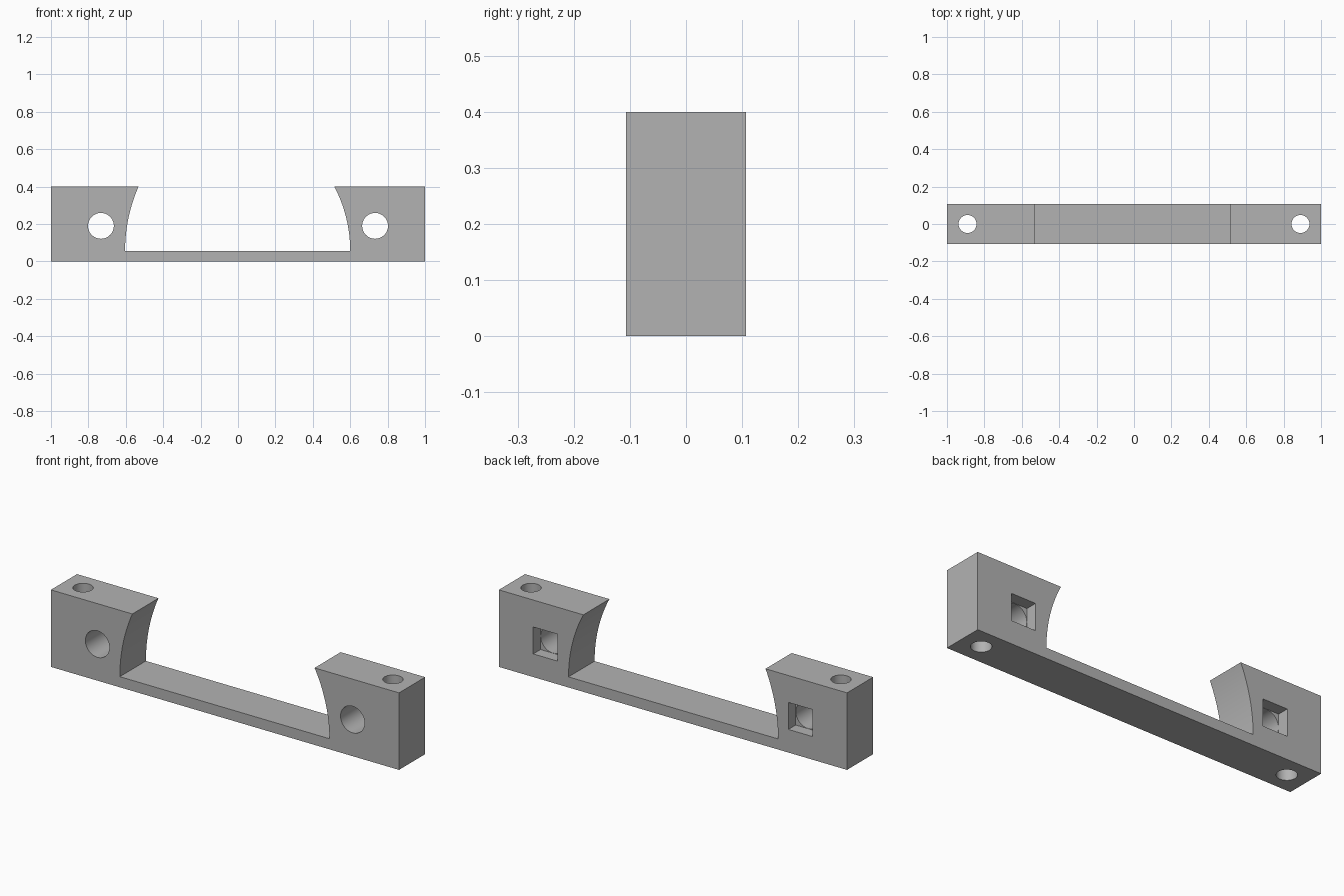
import bpy, bmesh, math
from mathutils import Matrix, Vector

old = bpy.data.objects.get("Cube")
if old:
    bpy.data.objects.remove(old)

HALF_DEPTH, HEIGHT, FLOOR = 0.107, 0.4, 0.055
BOLT_X, BOLT_Z, BOLT_R = 0.733, 0.19, 0.069
POCKET_DEPTH = 0.06

grey = bpy.data.materials.new("plain_grey")
grey.use_nodes = True
colour = (0.45, 0.45, 0.45, 1)
grey.diffuse_color = colour
grey.node_tree.nodes["Principled BSDF"].inputs["Base Color"].default_value = colour


def add_object(name, bm):
    mesh = bpy.data.meshes.new(name)
    bmesh.ops.recalc_face_normals(bm, faces=bm.faces)
    bm.to_mesh(mesh)
    bm.free()
    mesh.materials.append(grey)
    obj = bpy.data.objects.new(name, mesh)
    bpy.context.collection.objects.link(obj)
    return obj


def cylinder(name, radius, length, matrix):
    bm = bmesh.new()
    bmesh.ops.create_cone(bm, cap_ends=True, segments=64, radius1=radius,
                          radius2=radius, depth=length, matrix=matrix)
    return add_object(name, bm)


def arc(bottom_x, top_x, steps=20):
    """Curved inner wall, upright at the floor and leaning inwards at the top."""
    rise, lean = HEIGHT - FLOOR, abs(bottom_x - top_x)
    radius = (rise ** 2 + lean ** 2) / (2 * lean)
    side = math.copysign(1, bottom_x)
    end = math.asin(rise / radius)
    angles = [end * i / steps for i in range(steps + 1)]
    return [(bottom_x - side * radius * (1 - math.cos(a)),
             FLOOR + radius * math.sin(a)) for a in angles]


# Bracket body: front outline pushed through the depth
outline = [(-1, 0), (1, 0), (1, HEIGHT)]
outline += arc(0.6, 0.515)[::-1] + arc(-0.604, -0.532)
outline += [(-1, HEIGHT)]
bm = bmesh.new()
face = bm.faces.new([bm.verts.new((x, -HALF_DEPTH, z)) for x, z in outline])
push = bmesh.ops.extrude_face_region(bm, geom=[face])
moved = [v for v in push["geom"] if isinstance(v, bmesh.types.BMVert)]
bmesh.ops.translate(bm, verts=moved, vec=(0, 2 * HALF_DEPTH, 0))
bracket = add_object("clamp_bracket", bm)

# Cutters: mounting holes, bolt holes and square nut pockets at the back
cutters = []
for side in (-1, 1):
    cutters.append(cylinder("mounting_hole_cutter", 0.048, 1,
                            Matrix.Translation((side * 0.89, 0, HEIGHT / 2))))
    cutters.append(cylinder("bolt_hole_cutter", BOLT_R, 1,
                            Matrix.Translation((side * BOLT_X, 0, BOLT_Z))
                            @ Matrix.Rotation(math.pi / 2, 4, "X")))
    bm = bmesh.new()
    width = 2 * BOLT_R + 0.002
    place = Matrix.Translation((side * BOLT_X, HALF_DEPTH, BOLT_Z))
    bmesh.ops.create_cube(bm, size=1, matrix=place @ Matrix.Diagonal(
        Vector((width, 2 * POCKET_DEPTH, width, 1))))
    cutters.append(add_object("nut_pocket_cutter", bm))

bpy.ops.object.select_all(action="DESELECT")
bracket.select_set(True)
bpy.context.view_layer.objects.active = bracket
for cutter in cutters:
    cutter.hide_render = True
    cut = bracket.modifiers.new("cut", "BOOLEAN")
    cut.operation, cut.solver, cut.object = "DIFFERENCE", "EXACT", cutter
    bpy.ops.object.modifier_apply(modifier=cut.name)
    bpy.data.objects.remove(cutter)

bpy.ops.object.shade_smooth_by_angle(angle=math.radians(30))
